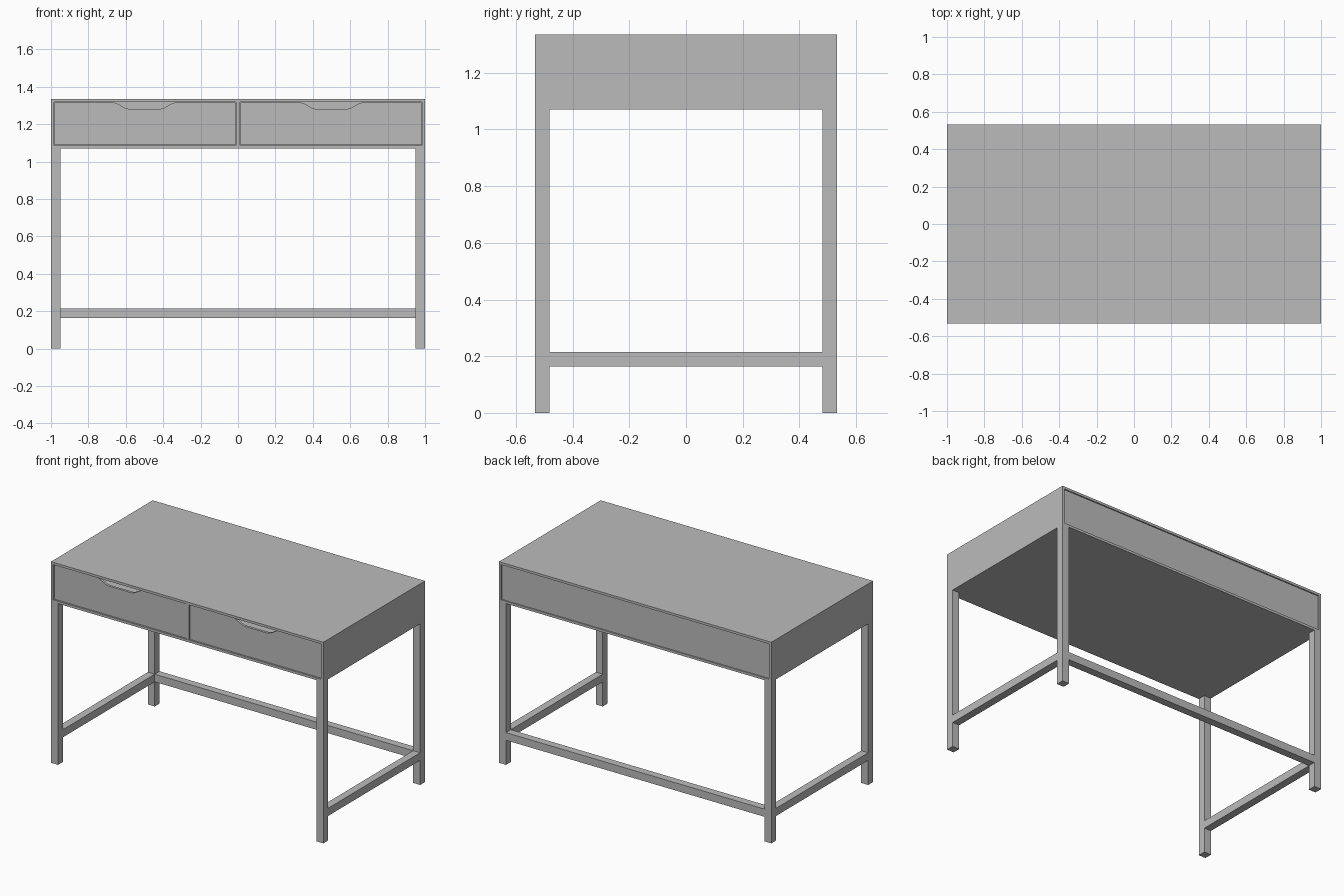
import bpy
import bmesh

cube = bpy.data.objects.get("Cube")
if cube:
    bpy.data.objects.remove(cube, do_unlink=True)

grey = bpy.data.materials.new("plain grey")
grey.use_nodes = True
grey.diffuse_color = (0.5, 0.5, 0.5, 1)
grey.node_tree.nodes["Principled BSDF"].inputs["Base Color"].default_value = (0.5, 0.5, 0.5, 1)


def finish(name, bm):
    bmesh.ops.recalc_face_normals(bm, faces=bm.faces)
    mesh = bpy.data.meshes.new(name)
    bm.to_mesh(mesh)
    bm.free()
    mesh.materials.append(grey)
    obj = bpy.data.objects.new(name, mesh)
    bpy.context.collection.objects.link(obj)
    return obj


def box(name, x, y, z):
    """Box from (low, high) ranges on each axis."""
    bm = bmesh.new()
    bmesh.ops.create_cube(bm, size=1)
    for v in bm.verts:
        v.co = [r[0] + (c + 0.5) * (r[1] - r[0]) for c, r in zip(v.co, (x, y, z))]
    return finish(name, bm)


def plate(name, outline, y0, y1):
    """Front-facing outline in x and z, extruded along y."""
    bm = bmesh.new()
    face = bm.faces.new([bm.verts.new((x, y0, z)) for x, z in outline])
    ext = bmesh.ops.extrude_face_region(bm, geom=[face])
    for v in ext["geom"]:
        if isinstance(v, bmesh.types.BMVert):
            v.co.y = y1
    return finish(name, bm)


W, D = 1.0, 0.533            # half width and half depth
BOTTOM, TOP = 1.07, 1.335    # height range of the drawer case
T = 0.016                    # board thickness
LEG = 0.051
RAIL = (0.163, 0.214)
RECESS = 0.008

# Case
box("desk_top", (-W, W), (-D, D), (TOP - T, TOP))
box("case_floor", (-W + T, W - T), (-D, D), (BOTTOM, BOTTOM + T))
box("back_panel", (-W + T, W - T), (D - RECESS - T, D - RECESS), (BOTTOM + T, TOP - T))
box("divider", (-0.011, 0.011), (-D + 0.002, D - RECESS - T), (BOTTOM + T, TOP - T))

for side, s in (("right", -1), ("left", 1)):
    def span(a, b):
        return tuple(sorted((s * a, s * b)))

    box(side + "_case_side", span(W - T, W), (-D, D), (BOTTOM, TOP - T))

    # Legs and side rail
    for end, e in (("front", -1), ("back", 1)):
        box(f"{end}_{side}_leg", span(W - LEG, W),
            sorted((e * D, e * (D - LEG))), (0, BOTTOM))
    box(side + "_rail", span(W - LEG, W), (-D + LEG, D - LEG), RAIL)

    # Drawer front with a scooped finger grip
    x0, x1 = span(0.014, W - T - 0.003)
    z0, z1 = BOTTOM + T + 0.002, TOP - T - 0.003
    grip = [(-0.165, 0), (-0.145, 0.006), (-0.105, 0.029), (-0.085, 0.034)]
    grip += [(-x, d) for x, d in reversed(grip)]
    outline = [(x0, z0), (x0, z1)]
    outline += [(s * 0.5 + x, z1 - d) for x, d in grip]
    outline += [(x1, z1), (x1, z0)]
    front = -D + RECESS
    plate(side + "_drawer_front", outline, front, front + T)

    # Drawer box
    y0, y1 = front + T, D - 0.06
    wall = (z0, z1 - 0.04)
    box(side + "_drawer_floor", (x0 + T, x1 - T), (y0, y1 - T), (z0, z0 + 0.01))
    box(side + "_drawer_outer_wall", (x0, x0 + T), (y0, y1), wall)
    box(side + "_drawer_inner_wall", (x1 - T, x1), (y0, y1), wall)
    box(side + "_drawer_back", (x0 + T, x1 - T), (y1 - T, y1), wall)

# Rear rail
box("back_rail", (-W + LEG, W - LEG), (D - LEG, D), RAIL)
